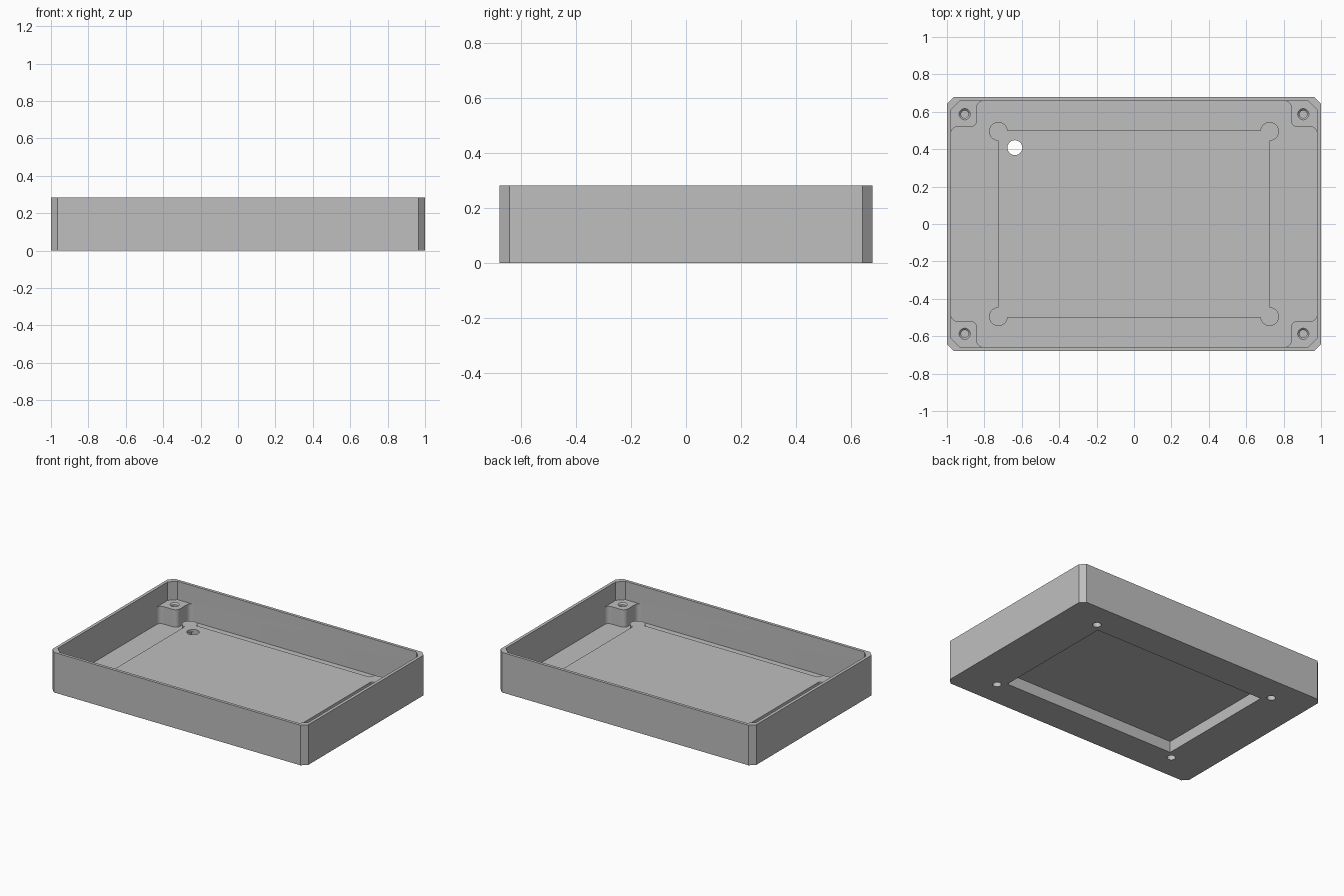
import bpy, bmesh, math

if "Cube" in bpy.data.objects:
    bpy.data.objects.remove(bpy.data.objects["Cube"])

grey = bpy.data.materials.new("plain_grey")
grey.use_nodes = True
colour = (0.52, 0.52, 0.52, 1)
grey.diffuse_color = colour
grey.node_tree.nodes["Principled BSDF"].inputs["Base Color"].default_value = colour

# Main dimensions
WALL_X, WALL_Y, HEIGHT = 1.0, 0.678, 0.283
IN_X, IN_Y = 0.978, 0.657
FLOOR, PANEL_TOP, POCKET_TOP, BOSS_TOP = 0.03, 0.098, 0.08, 0.153
PANEL_X, PANEL_Y = 0.728, 0.5
CORNERS = [(sx, sy) for sx in (-1, 1) for sy in (-1, 1)]


def prism(name, profile, z0, z1):
    """Extrude a closed outline between two heights."""
    bm = bmesh.new()
    face = bm.faces.new([bm.verts.new((x, y, z0)) for x, y in profile])
    top = bmesh.ops.extrude_face_region(bm, geom=[face])["geom"]
    bmesh.ops.translate(bm, vec=(0, 0, z1 - z0),
                        verts=[g for g in top if isinstance(g, bmesh.types.BMVert)])
    bmesh.ops.recalc_face_normals(bm, faces=bm.faces)
    mesh = bpy.data.meshes.new(name)
    bm.to_mesh(mesh)
    bm.free()
    mesh.materials.append(grey)
    obj = bpy.data.objects.new(name, mesh)
    bpy.context.collection.objects.link(obj)
    return obj


def cylinder(name, x, y, r, z0, z1, r_top=None):
    obj = prism(name, arc(x, y, r, 0, 360, 32)[:-1], z0, z1)
    if r_top is not None:
        for v in obj.data.vertices:
            if v.co.z > (z0 + z1) / 2:
                v.co.x = x + (v.co.x - x) * r_top / r
                v.co.y = y + (v.co.y - y) * r_top / r
    return obj


def arc(cx, cy, r, start, end, steps=8):
    angles = [math.radians(start + (end - start) * i / steps) for i in range(steps + 1)]
    return [(cx + r * math.cos(a), cy + r * math.sin(a)) for a in angles]


def box_outline(x, y, c=0):
    """Rectangle with optional chamfered corners."""
    if not c:
        return [(-x, -y), (x, -y), (x, y), (-x, y)]
    return [(-x + c, -y), (x - c, -y), (x, -y + c), (x, y - c),
            (x - c, y), (-x + c, y), (-x, y - c), (-x, -y + c)]


def combine(body, part, operation):
    mod = body.modifiers.new("combine", 'BOOLEAN')
    mod.operation = operation
    mod.solver = 'EXACT'
    mod.object = part
    bpy.ops.object.select_all(action='DESELECT')
    bpy.context.view_layer.objects.active = body
    body.select_set(True)
    bpy.ops.object.modifier_apply(modifier=mod.name)
    bpy.data.objects.remove(part)


# Open tray with chamfered corners
tray = prism("case_tray", box_outline(WALL_X, WALL_Y, 0.036), 0, HEIGHT)
combine(tray, prism("cavity", box_outline(IN_X, IN_Y, 0.045), FLOOR, HEIGHT + 0.1), 'DIFFERENCE')

# Raised floor panel with round posts at its corners
combine(tray, prism("raised_panel", box_outline(PANEL_X, PANEL_Y), FLOOR - 0.01, PANEL_TOP), 'UNION')
for sx, sy in CORNERS:
    combine(tray, cylinder("panel_post", sx * 0.725, sy * 0.495, 0.05, FLOOR - 0.01, PANEL_TOP), 'UNION')

# Corner screw bosses, filleted into the walls
R, BX, BY = 0.032, 0.84, 0.519
boss = (arc(IN_X - R, BY - R, R, 0, 90) + arc(BX + R, BY + R, R, 270, 180)
        + arc(BX - R, IN_Y - R, R, 0, 90)
        + [(BX - R, 0.667), (0.95, 0.667), (0.988, 0.63), (0.988, BY - R)])
for sx, sy in CORNERS:
    outline = [(sx * x, sy * y) for x, y in boss]
    combine(tray, prism("screw_boss", outline, FLOOR - 0.01, BOSS_TOP), 'UNION')

# Blind screw holes with a countersunk mouth
for sx, sy in CORNERS:
    x, y = sx * 0.905, sy * 0.587
    combine(tray, cylinder("screw_hole", x, y, 0.02, 0.05, BOSS_TOP + 0.05), 'DIFFERENCE')
    combine(tray, cylinder("countersink", x, y, 0.02, BOSS_TOP - 0.01, BOSS_TOP + 0.01, 0.04), 'DIFFERENCE')

# Underside pocket, blind post holes and cable hole
combine(tray, prism("pocket", box_outline(0.68, 0.45), -0.1, POCKET_TOP), 'DIFFERENCE')
for sx, sy in CORNERS:
    combine(tray, cylinder("post_hole", sx * 0.728, sy * 0.498, 0.028, -0.1, POCKET_TOP), 'DIFFERENCE')
combine(tray, cylinder("cable_hole", -0.637, 0.408, 0.04, -0.1, 0.2), 'DIFFERENCE')

bpy.ops.object.shade_smooth_by_angle(angle=math.radians(25))
